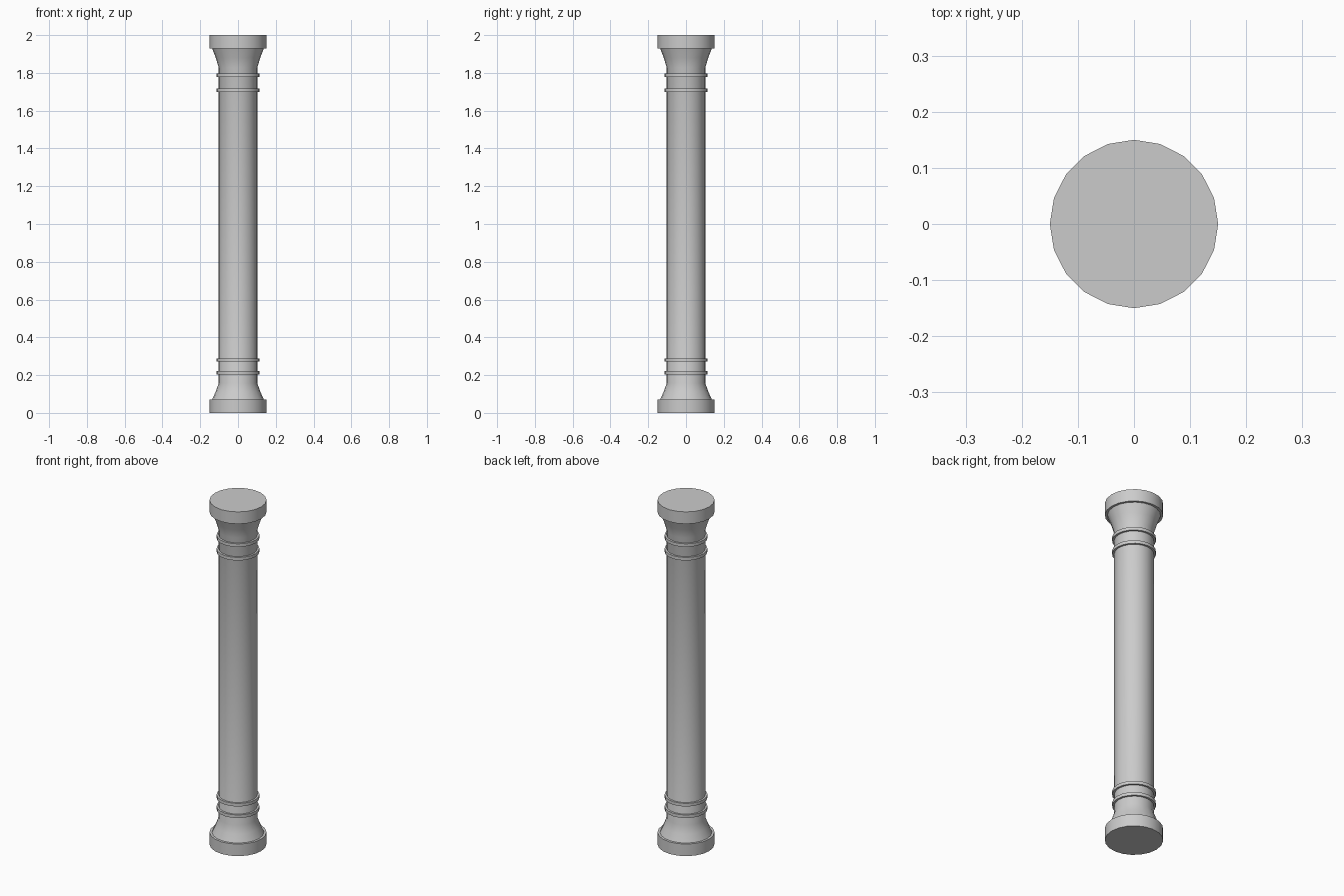
import bpy, bmesh, math

if "Cube" in bpy.data.objects:
    bpy.data.objects.remove(bpy.data.objects["Cube"])

SIDES = 20
R = 0.102  # shaft radius


def lathe(name, profile):
    """Spin a list of (radius, z) points around the z axis; radius 0 closes an end."""
    bm = bmesh.new()
    rings = []
    for r, z in profile:
        if r == 0:
            rings.append(None)
            continue
        rings.append([bm.verts.new((r * math.cos(i * math.tau / SIDES),
                                    r * math.sin(i * math.tau / SIDES), z))
                      for i in range(SIDES)])
    for a, b in zip(rings, rings[1:]):
        if a is None or b is None:
            bm.faces.new(a or b)
            continue
        for i in range(SIDES):
            j = (i + 1) % SIDES
            bm.faces.new((a[i], a[j], b[j], b[i]))
    bmesh.ops.recalc_face_normals(bm, faces=bm.faces)
    # an upward profile must face away from the axis
    side = max(bm.faces, key=lambda f: f.calc_center_median().xy.length)
    if side.normal.xy.dot(side.calc_center_median().xy) < 0:
        bmesh.ops.reverse_faces(bm, faces=bm.faces)
    mesh = bpy.data.meshes.new(name)
    bm.to_mesh(mesh)
    bm.free()
    obj = bpy.data.objects.new(name, mesh)
    bpy.context.collection.objects.link(obj)
    bpy.ops.object.select_all(action='DESELECT')
    obj.select_set(True)
    bpy.context.view_layer.objects.active = obj
    bpy.ops.object.shade_smooth_by_angle(angle=math.radians(35))
    return obj


# round end blocks
for name, z0, z1 in (("base_block", 0.0, 0.07), ("top_block", 1.93, 2.0)):
    lathe(name, [(0, z0), (0.15, z0), (0.15, z1), (0, z1)])

# shaft with flared ends
lathe("shaft", [(0.137, 0.07), (0.118, 0.113), (R, 0.158),
                (R, 1.827), (0.118, 1.88), (0.137, 1.93)])

# thin raised rings, in pairs near each end
for i, z in enumerate((0.204, 0.271, 1.70, 1.779)):
    lathe(f"ring_{i + 1}", [(R, z), (0.113, z), (0.113, z + 0.018), (R, z + 0.018)])
